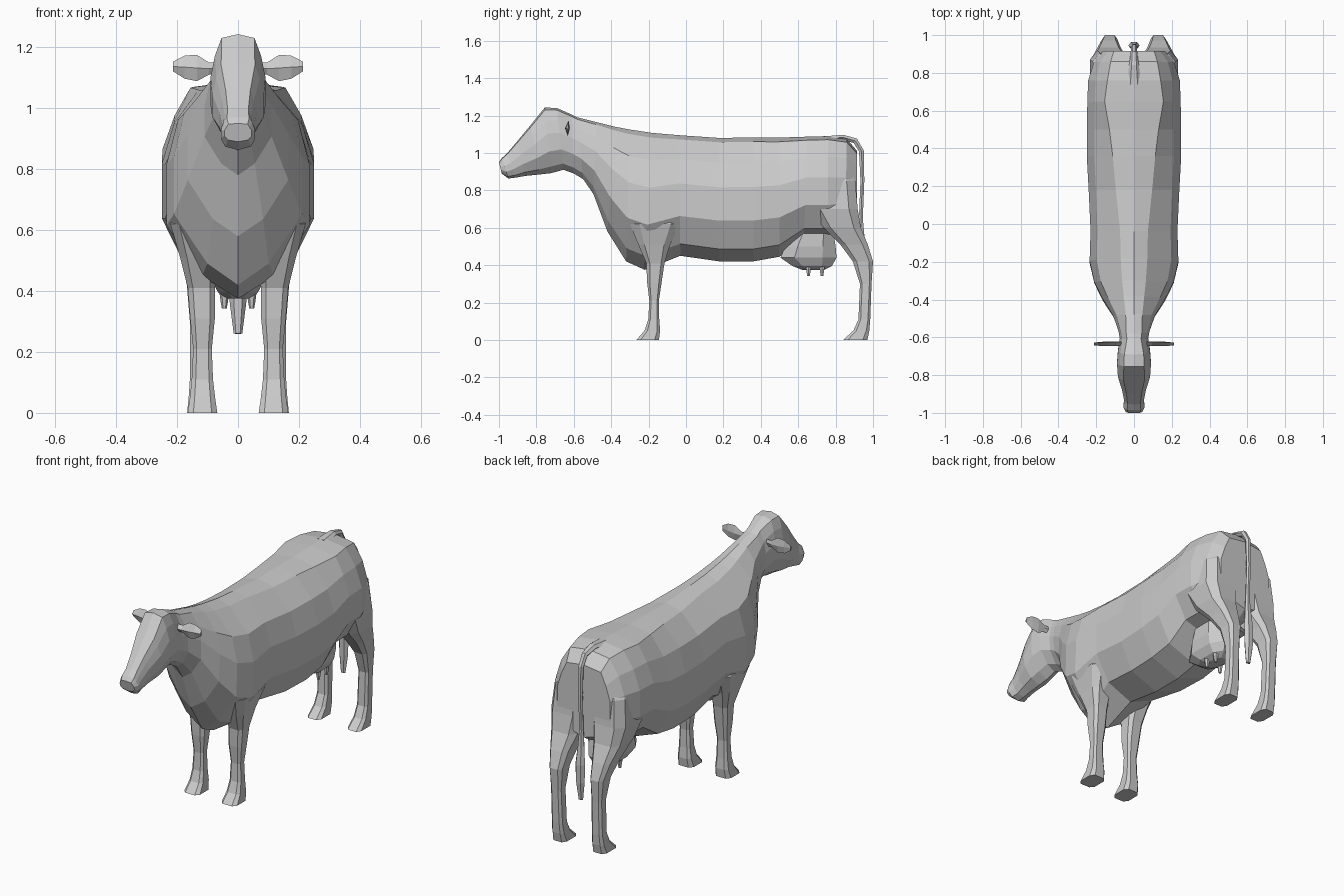
import bpy, bmesh, math
from mathutils import Vector


def loft(name, rings, mirror=False, cap_start=True, cap_end=True):
    """Skin a list of equal-length rings into one flat-shaded mesh."""
    bm = bmesh.new()
    vs = [[bm.verts.new(p) for p in r] for r in rings]
    n = len(vs[0])
    for a, b in zip(vs, vs[1:]):
        for i in range(n):
            j = (i + 1) % n
            bm.faces.new((a[i], a[j], b[j], b[i]))
    if cap_start:
        bm.faces.new(vs[0])
    if cap_end:
        bm.faces.new(vs[-1])
    bmesh.ops.recalc_face_normals(bm, faces=bm.faces)
    me = bpy.data.meshes.new(name)
    bm.to_mesh(me)
    bm.free()
    ob = bpy.data.objects.new(name, me)
    bpy.context.collection.objects.link(ob)
    if mirror:
        mod = ob.modifiers.new("mirror", 'MIRROR')
        mod.use_mirror_merge = False
    return ob


def body_ring(yt, zt, yb, zb, w, upper, lower):
    """Symmetric section between a top and a bottom point, half width w."""
    half = [(0, 1), (upper, .965), (.84, .80), (1, .6), (1, .33), (lower, .1), (0, 0)]
    pts = half + [(-x, t) for x, t in half[-2:0:-1]]
    return [(x * w, yb + (yt - yb) * t, zb + (zt - zb) * t) for x, t in pts]


def leg_ring(z, y0, y1, x0, x1, c=.62):
    """Bevelled rectangle at height z."""
    cx, cy, hx, hy = (x0 + x1) / 2, (y0 + y1) / 2, (x1 - x0) / 2, (y1 - y0) / 2
    pts = [(1, c), (c, 1), (-c, 1), (-1, c), (-1, -c), (-c, -1), (c, -1), (1, -c)]
    return [(cx + hx * a, cy + hy * b, z) for a, b in pts]


# Head: top point, bottom point, half width, upper and lower shape factors
head = [
    (-1.0, .95, -.985, .89, .045, .7, .75),
    (-.985, .972, -.95, .863, .056, .65, .75),
    (-.955, 1.0, -.91, .868, .052, .65, .7),
    (-.90, 1.065, -.86, .877, .062, .65, .65),
    (-.83, 1.15, -.78, .885, .085, .65, .6),
    (-.755, 1.243, -.72, .892, .09, .6, .55),
    (-.69, 1.24, -.655, .91, .085, .6, .55),
]
# Neck, chest, barrel and rump
torso = [
    (-.61, 1.205, -.60, .89, .075, .5, .5),
    (-.58, 1.19, -.55, .86, .082, .5, .5),
    (-.48, 1.165, -.495, .78, .11, .4, .5),
    (-.38, 1.14, -.42, .58, .165, .33, .5),
    (-.30, 1.125, -.32, .42, .21, .3, .48),
    (-.18, 1.107, -.22, .375, .235, .3, .5),
    (-.04, 1.095, -.03, .45, .23, .32, .65),
    (.18, 1.08, .18, .42, .24, .4, .7),
    (.36, 1.083, .36, .42, .25, .45, .7),
    (.50, 1.082, .50, .445, .25, .52, .7),
    (.65, 1.087, .63, .54, .247, .63, .7),
    (.76, 1.09, .76, .54, .243, .58, .7),
    (.86, 1.075, .85, .56, .213, .58, .75),
    (.915, 1.01, .915, .60, .165, .65, .85),
]
loft("body", [body_ring(*s) for s in head + torso])

# Legs, tops tapering away inside the body
front = [
    (0, -.265, -.145, .068, .165), (.05, -.222, -.138, .075, .158),
    (.11, -.202, -.143, .082, .152), (.21, -.196, -.145, .086, .147),
    (.31, -.208, -.13, .076, .157), (.41, -.212, -.115, .075, .165),
    (.51, -.255, -.085, .07, .19), (.62, -.30, -.03, .07, .222),
    (.74, -.25, -.08, .07, .2),
]
hind = [
    (0, .84, .97, .083, .167), (.05, .895, .98, .088, .162),
    (.11, .922, .985, .092, .158), (.30, .93, .992, .095, .158),
    (.42, .892, 1.0, .088, .168), (.51, .825, .972, .075, .188),
    (.60, .735, .935, .05, .214), (.70, .67, .918, .03, .232),
    (.85, .66, .905, .03, .218), (.95, .7, .86, .03, .17),
]
loft("front_legs", [leg_ring(*r) for r in front], mirror=True, cap_end=False)
loft("hind_legs", [leg_ring(*r) for r in hind], mirror=True, cap_end=False)

# Ears: leaf sections going outwards (x, middle z, half height, half thickness)
ear = [(.06, 1.13, .02, .012), (.095, 1.13, .02, .012), (.135, 1.132, .043, .014),
       (.175, 1.135, .038, .011), (.213, 1.137, .016, .005)]
loft("ears", [[(x, -.635 + t, z), (x, -.628, z + h), (x, -.64 - t * .5, z), (x, -.632, z - h)]
              for x, z, h, t in ear], mirror=True)

# Tail: path points (y, z, half width, half depth), ending in the tassel
tail = [(.74, 1.075, .038, .016), (.84, 1.083, .026, .016), (.905, 1.065, .018, .017),
        (.938, 1.01, .015, .015), (.943, .85, .013, .012), (.935, .65, .013, .012),
        (.938, .56, .02, .018), (.945, .46, .03, .022), (.945, .36, .027, .02),
        (.94, .26, .014, .01)]
rings = []
for i, (y, z, a, b) in enumerate(tail):
    p, q = tail[max(i - 1, 0)], tail[min(i + 1, len(tail) - 1)]
    d = Vector((0, q[0] - p[0], q[1] - p[1])).normalized()
    nrm = Vector((0, -d.z, d.y))
    rings.append([Vector((0, y, z)) + Vector((a * math.cos(k * math.pi / 3), 0, 0))
                  + nrm * b * math.sin(k * math.pi / 3) for k in range(6)])
loft("tail", rings)

# Udder: rounded bag (z, y from, y to, half width)
bag = [(.375, .62, .74, .035), (.395, .57, .78, .065), (.44, .505, .805, .09),
       (.50, .53, .80, .10), (.57, .57, .79, .10)]
loft("udder", [leg_ring(z, a, b, -w, w, .5) for z, a, b, w in bag], cap_end=False)

# Teats: four short tapered stubs
for k, y in enumerate((.655, .727)):
    loft(f"teats_{k + 1}", [[(.045 + r * math.cos(i * math.pi / 3), y + r * math.sin(i * math.pi / 3), z)
                            for i in range(6)] for z, r in ((.342, .008), (.365, .012), (.41, .018))],
         mirror=True)
